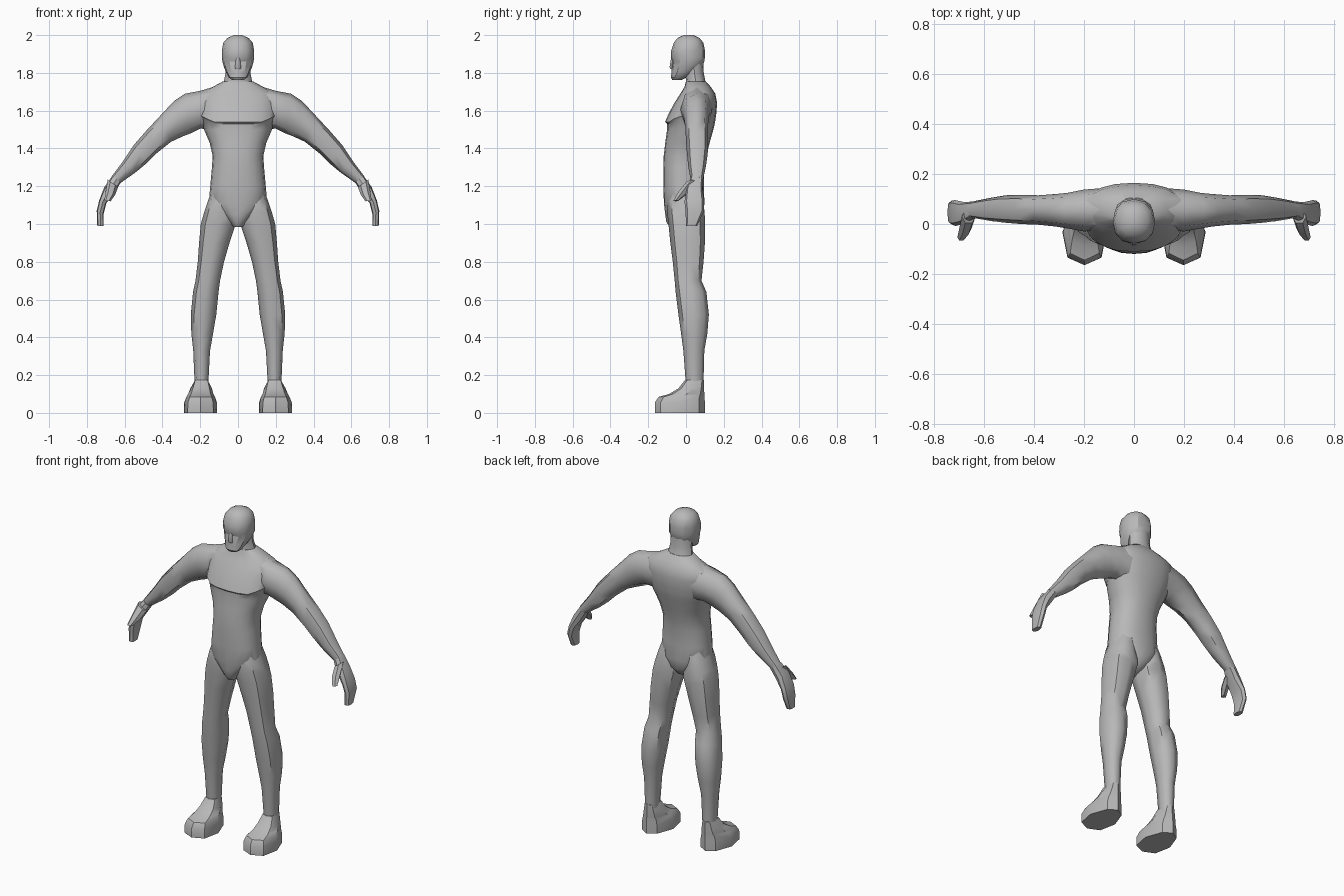
import bpy, bmesh, math

grey = bpy.data.materials.new("mid_grey")
grey.diffuse_color = (0.48, 0.48, 0.48, 1)

def spow(v, e):
    return math.copysign(abs(v) ** e, v)

def loft(name, rings, n, e=1.0, mirror=False, angle=35, shape=None):
    """Skin rings (px, pz, qx, qz, y_front, y_back): P-Q is the ring's width line in the xz plane."""
    bm = bmesh.new()
    loops = []
    for px, pz, qx, qz, yf, yb in rings:
        cx, cz, ux, uz = (px + qx) / 2, (pz + qz) / 2, (qx - px) / 2, (qz - pz) / 2
        cy, vy = (yf + yb) / 2, (yb - yf) / 2
        loop = []
        for i in range(n):
            t = 2 * math.pi * i / n
            c, s = spow(math.cos(t), e), spow(math.sin(t), e)
            co = (cx + ux * c, cy + vy * s, cz + uz * c)
            loop.append(bm.verts.new(shape(*co) if shape else co))
        loops.append(loop)
    for a, b in zip(loops, loops[1:]):
        for i in range(n):
            j = (i + 1) % n
            bm.faces.new((a[i], a[j], b[j], b[i]))
    bm.faces.new(loops[0])
    bm.faces.new(loops[-1])
    bmesh.ops.recalc_face_normals(bm, faces=bm.faces)
    me = bpy.data.meshes.new(name)
    bm.to_mesh(me)
    bm.free()
    me.materials.append(grey)
    ob = bpy.data.objects.new(name, me)
    bpy.context.collection.objects.link(ob)
    bpy.ops.object.select_all(action='DESELECT')
    ob.select_set(True)
    bpy.context.view_layer.objects.active = ob
    bpy.ops.object.shade_smooth_by_angle(angle=math.radians(angle))
    if mirror:
        m = ob.modifiers.new("Mirror", 'MIRROR')
        m.use_mirror_merge = False
    return ob

def level(z, x0, x1, yf, yb):
    return (x0, z, x1, z, yf, yb)

def centred(rows):
    return [level(z, -h, h, yf, yb) for z, h, yf, yb in rows]

# Torso, with the chest ledge rising toward the armpits
def chest(x, y, z):
    rise = max(0, abs(x) - 0.13) * 0.5 if 1.52 < z < 1.55 and y < 0.03 else 0
    return (x, y, z + rise)

loft("torso", centred([
    (0.985, 0.025, -0.085, 0.0), (1.01, 0.045, -0.104, 0.06), (1.05, 0.09, -0.11, 0.09),
    (1.11, 0.155, -0.117, 0.098), (1.2, 0.147, -0.12, 0.094), (1.3, 0.138, -0.12, 0.098),
    (1.36, 0.134, -0.118, 0.108), (1.43, 0.15, -0.11, 0.125), (1.5, 0.18, -0.1, 0.145),
    (1.53, 0.192, -0.1, 0.152), (1.54, 0.2, -0.111, 0.154), (1.58, 0.205, -0.094, 0.16),
    (1.64, 0.21, -0.062, 0.165), (1.69, 0.2, -0.03, 0.155), (1.725, 0.135, -0.008, 0.132),
    (1.755, 0.08, 0.0, 0.105)]), 20, 0.88, angle=40, shape=chest)

# Neck
loft("neck", centred([(1.70, 0.09, -0.01, 0.125), (1.76, 0.074, 0.0, 0.102),
                      (1.80, 0.066, -0.005, 0.094), (1.86, 0.066, -0.01, 0.092)]), 12)

# Head, with the eye line set back under the brow
loft("head", centred([
    (1.762, 0.03, -0.072, -0.025), (1.775, 0.048, -0.08, 0.0), (1.80, 0.062, -0.077, 0.05),
    (1.83, 0.074, -0.076, 0.084), (1.86, 0.083, -0.07, 0.097), (1.883, 0.085, -0.08, 0.1),
    (1.92, 0.085, -0.078, 0.1), (1.96, 0.078, -0.064, 0.092), (1.985, 0.056, -0.045, 0.072),
    (2.0, 0.022, -0.012, 0.04)]), 12, 0.9, angle=32)

# Nose
loft("nose", centred([(1.82, 0.014, -0.084, -0.06), (1.83, 0.016, -0.089, -0.06),
                      (1.88, 0.01, -0.08, -0.06)]), 6, angle=60)

# Legs, tapering up inside the hips
loft("legs", [
    level(1.2, 0.03, 0.13, -0.085, 0.07), level(1.12, 0.02, 0.16, -0.1, 0.09),
    level(1.06, 0.012, 0.18, -0.1, 0.099), level(1.0, 0.012, 0.197, -0.093, 0.1),
    level(0.9, 0.045, 0.206, -0.083, 0.1), level(0.8, 0.074, 0.213, -0.07, 0.093),
    level(0.7, 0.095, 0.225, -0.06, 0.082), level(0.64, 0.103, 0.238, -0.055, 0.108),
    level(0.52, 0.115, 0.25, -0.04, 0.121), level(0.42, 0.132, 0.247, -0.026, 0.113),
    level(0.33, 0.148, 0.237, -0.014, 0.097), level(0.14, 0.158, 0.229, 0.0, 0.092)],
    8, 0.88, mirror=True, angle=50)

# Feet, narrowed toward the heel
def heel(x, y, z):
    return (0.197 + (x - 0.197) * (0.75 if y > 0.03 else 1), y, z)

loft("feet", [
    level(0.0, 0.11, 0.287, -0.165, 0.1), level(0.055, 0.112, 0.285, -0.165, 0.1),
    level(0.085, 0.122, 0.273, -0.145, 0.098), level(0.1, 0.13, 0.264, -0.09, 0.097),
    level(0.13, 0.138, 0.252, -0.04, 0.096), level(0.175, 0.152, 0.236, -0.004, 0.096)],
    8, 0.75, mirror=True, shape=heel)

# Arms, starting inside the chest so the shoulders blend
loft("arms", [
    (0.10, 1.735, 0.12, 1.50, -0.02, 0.145), (0.20, 1.705, 0.20, 1.505, -0.03, 0.138),
    (0.28, 1.69, 0.25, 1.48, -0.018, 0.125), (0.34, 1.65, 0.29, 1.465, -0.01, 0.12),
    (0.41, 1.575, 0.355, 1.435, -0.003, 0.115), (0.48, 1.50, 0.43, 1.375, 0.0, 0.117),
    (0.55, 1.42, 0.48, 1.325, 0.005, 0.115), (0.61, 1.33, 0.54, 1.275, 0.012, 0.105),
    (0.67, 1.25, 0.625, 1.215, 0.025, 0.09)], 8, 0.88, mirror=True, angle=50)

# Hands
loft("hands", [
    (0.665, 1.255, 0.62, 1.22, 0.023, 0.09), (0.708, 1.195, 0.658, 1.16, 0.0, 0.088),
    (0.735, 1.125, 0.697, 1.11, -0.008, 0.096), (0.748, 1.07, 0.711, 1.055, -0.002, 0.094),
    (0.745, 0.99, 0.711, 0.99, 0.0, 0.058)], 8, 0.7, mirror=True)

# Thumbs
loft("thumbs", [
    (0.69, 1.235, 0.635, 1.195, 0.0, 0.06), (0.7, 1.175, 0.65, 1.155, -0.045, 0.012),
    (0.708, 1.125, 0.675, 1.12, -0.068, -0.04)], 6, mirror=True)
